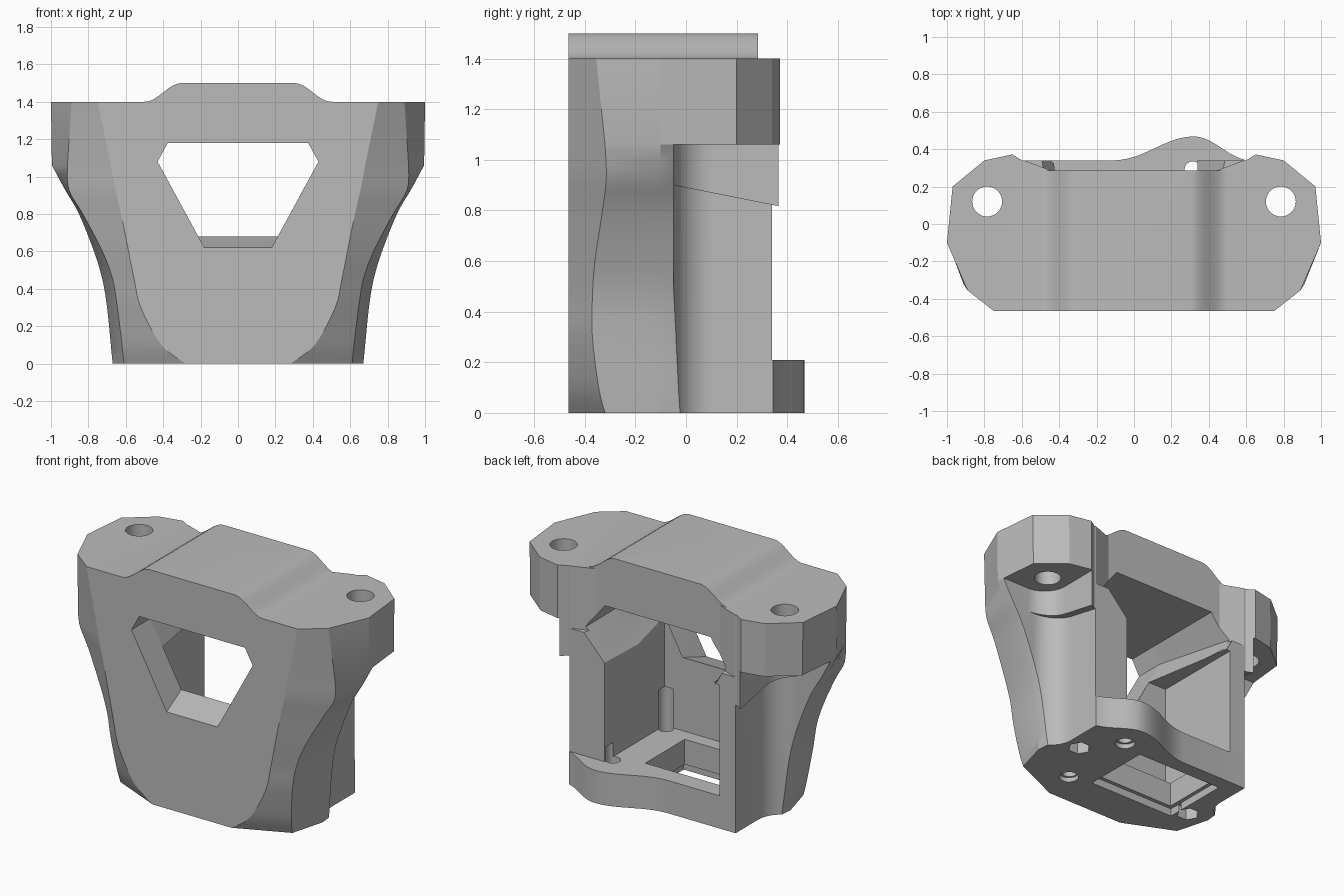
import bpy, bmesh, math

if "Cube" in bpy.data.objects:
    bpy.data.objects.remove(bpy.data.objects["Cube"])

grey = bpy.data.materials.new("light_grey")
grey.use_nodes = True
colour = (0.5, 0.5, 0.5, 1)
grey.diffuse_color = colour
grey.node_tree.nodes["Principled BSDF"].inputs["Base Color"].default_value = colour


def loft(name, rings):
    """Closed solid through rings of equal point count."""
    bm = bmesh.new()
    loops = [[bm.verts.new(p) for p in ring] for ring in rings]
    n = len(loops[0])
    for a, b in zip(loops, loops[1:]):
        for i in range(n):
            j = (i + 1) % n
            bm.faces.new((a[i], a[j], b[j], b[i]))
    bm.faces.new(loops[0][::-1])
    bm.faces.new(loops[-1])
    bmesh.ops.recalc_face_normals(bm, faces=bm.faces)
    mesh = bpy.data.meshes.new(name)
    bm.to_mesh(mesh)
    bm.free()
    mesh.materials.append(grey)
    obj = bpy.data.objects.new(name, mesh)
    bpy.context.collection.objects.link(obj)
    return obj


def prism(name, outline, z0, z1):
    return loft(name, [[(x, y, z) for x, y in outline] for z in (z0, z1)])


def box(name, x0, x1, y0, y1, z0, z1):
    return prism(name, [(x0, y0), (x1, y0), (x1, y1), (x0, y1)], z0, z1)


def rod(name, x, y, r, z0, z1, sides=32):
    pts = [(x + r * math.cos(math.tau * i / sides), y + r * math.sin(math.tau * i / sides))
           for i in range(sides)]
    return prism(name, pts, z0, z1)


def combine(target, tool, operation="DIFFERENCE"):
    mod = target.modifiers.new("combine", "BOOLEAN")
    mod.operation, mod.object, mod.solver = operation, tool, "EXACT"
    bpy.context.view_layer.objects.active = target
    bpy.ops.object.modifier_apply(modifier=mod.name)
    bpy.data.objects.remove(tool)


def spline(rows, steps):
    """Catmull-Rom interpolation of table rows."""
    out = []
    for i in range(len(rows) - 1):
        quad = [rows[max(i - 1, 0)], rows[i], rows[i + 1], rows[min(i + 2, len(rows) - 1)]]
        for s in range(steps):
            t = s / steps
            out.append([b + t / 2 * (c - a + t * (2 * a - 5 * b + 4 * c - d + t * (3 * (b - c) + d - a)))
                        for a, b, c, d in zip(*quad)])
    return out + [rows[-1]]


# Shell: height, front edge x, shoulder x and y, side x
levels = spline([
    (0, .28, .61, -.32, .67),
    (.1, .41, .62, -.345, .68),
    (.3, .52, .645, -.37, .70),
    (.45, .555, .67, -.37, .725),
    (.6, .585, .725, -.36, .77),
    (.8, .625, .83, -.33, .85),
    (.93, .655, .905, -.315, .925),
    (1.06, .68, .912, -.32, .995)], 4) + [[1.4, .75, .89, -.355, 1.0]]
rings = []
for z, xf, xm, ym, xs in levels:
    half = [(xf, -.465), (xm, ym), (xs, -.1), (xs - .03, .2),
            (max(.655, xs - .2), .34), (.65, .372), (.6, .34)]
    rings.append([(x, y, z) for x, y in half] + [(-x, y, z) for x, y in half[::-1]])
body = loft("bracket_body", rings)

# Raised top pad with flowing shoulders
half = []
for i in range(13):
    t = i / 12
    half.append((.5 - .2 * t, 1.4 + .05 * (1 - math.cos(math.pi * t))))
profile = half + [(-x, z) for x, z in half[::-1]]
pad = loft("top_pad", [[(x, y, z - .0) for x, z in profile] for y in (-.465, .285)])
combine(body, pad, "UNION")

# Wavy rear lip of the base
lip = [(-.1, .3), (-.1, .34)]
for i in range(1, 24):
    x = -.1 + .7 * i / 24
    span = .42 if x < .32 else .30
    lip.append((x, .342 + .126 * (.5 + .5 * math.cos(math.pi * (x - .32) / span))))
lip += [(.6, .34), (.6, .3)]
combine(body, prism("base_lip", lip, 0, .21), "UNION")

# Recessed back of the upper beam
combine(body, prism("beam_cut", [(-.44, .285), (.44, .285), (.6, .345), (.6, .6), (-.6, .6), (-.6, .345)], 1.0, 1.6))


# Screw clearance beside each column, below the ears
def clearance(side, inner, radius, slanted):
    pts = [(1.3, -.05)]
    for i in range(13):
        a = math.pi / 2 * i / 12
        pts.append((inner + radius * (1 - math.sin(a)), -.05 + radius * (1 - math.cos(a))))
    pts += [(inner, .6), (1.3, .6)]
    top = [.90 - .2 * (y + .05) if slanted else 1.06 for x, y in pts]
    return loft("clearance", [[(side * x, y, -.1) for x, y in pts],
                              [(side * x, y, h) for (x, y), h in zip(pts, top)]])


for side in (-1, 1):
    combine(body, clearance(side, .64, .16, False))
    combine(body, clearance(side, .59, .16, True))
    combine(body, rod("ear_hole", side * .785, .12, .08, .9, 1.6))


# Window through the front wall, widening towards the back
def hexagon(y, mid, low):
    half = [(.375, 1.18), mid, low]
    return [(x, y, z) for x, z in half] + [(-x, y, z) for x, z in half[::-1]]


combine(body, loft("window", [hexagon(-.465 - .195, (.43, 1.08), (.147, .56)),
                              hexagon(-.27, (.43, 1.08), (.213, .68))]))
combine(body, loft("funnel", [hexagon(-.275, (.43, 1.08), (.213, .68)),
                              hexagon(.5, (.52, 1.0), (.24, .7))]))

# Inner chamber, base opening and fastener holes
combine(body, box("chamber", -.476, .34, -.27, .7, .21, .92))
combine(body, box("base_opening", -.44, .135, -.18, .22, -.1, .3))
combine(body, box("base_recess", -.465, .16, -.205, .245, -.1, .05))
combine(body, rod("rear_hole", .315, .29, .045, -.1, .3))
combine(body, rod("corner_groove", .31, -.24, .045, -.1, .46))
for x, y in ((.49, .07), (-.53, -.12)):
    combine(body, rod("nut_pocket", x, y, .07, -.1, .08, 6))
    combine(body, rod("pilot_hole", x, y, .04, -.1, .35))
for y in (.29, -.24):
    combine(body, rod("countersink", .315, y, .06, -.1, .03))

bpy.ops.object.select_all(action="DESELECT")
body.select_set(True)
bpy.context.view_layer.objects.active = body
bpy.ops.object.shade_smooth_by_angle(angle=math.radians(20))
